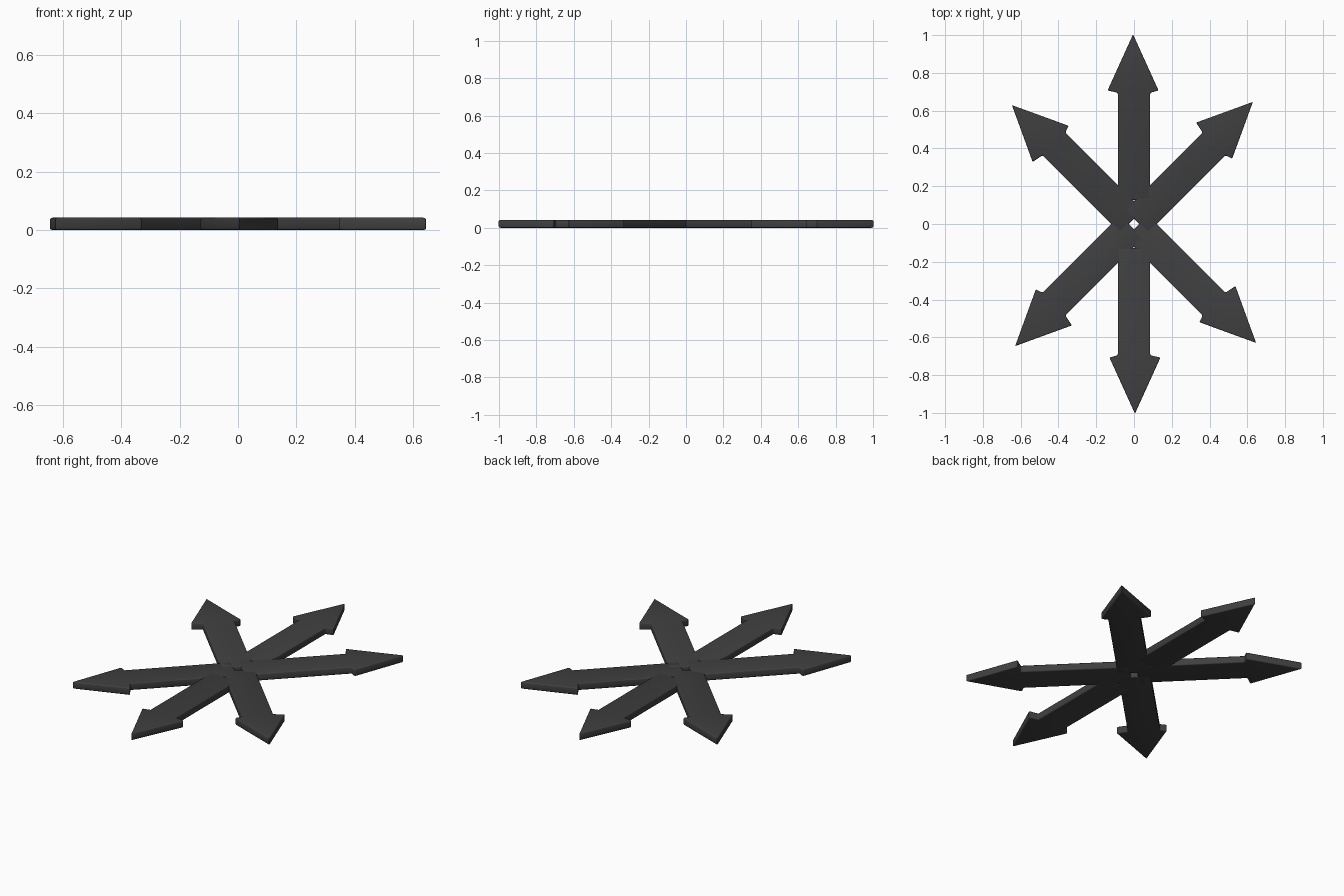
import bpy, bmesh, math
from mathutils import Matrix

if "Cube" in bpy.data.objects:
    bpy.data.objects.remove(bpy.data.objects["Cube"])

THICK = 0.042    # plate thickness
HALF = 0.086     # half width of each shaft
BARB = 0.135     # half width of each arrow head

dark = bpy.data.materials.new("dark_grey")
dark.diffuse_color = (0.05, 0.05, 0.05, 1)
dark.use_nodes = True
dark.node_tree.nodes["Principled BSDF"].inputs["Base Color"].default_value = dark.diffuse_color


def arrow(name, start, barb_y, tip, lean, angle):
    """Flat arrow pointing along +y, head shifted sideways by lean, turned by angle."""
    outline = [(-HALF, start), (HALF, start),
               (HALF, barb_y - 0.012), (BARB - lean, barb_y),
               (-lean, tip),
               (-BARB - lean, barb_y), (-HALF, barb_y - 0.012)]
    bm = bmesh.new()
    face = bm.faces.new([bm.verts.new((x, y, 0)) for x, y in outline])
    top = bmesh.ops.extrude_face_region(bm, geom=[face])["geom"]
    bmesh.ops.translate(bm, vec=(0, 0, THICK),
                        verts=[v for v in top if isinstance(v, bmesh.types.BMVert)])
    bmesh.ops.recalc_face_normals(bm, faces=bm.faces)
    # softly rounded edges
    bmesh.ops.bevel(bm, geom=list(bm.edges), offset=0.006, segments=3,
                    profile=0.5, affect='EDGES', clamp_overlap=True)
    bmesh.ops.rotate(bm, verts=bm.verts, cent=(0, 0, 0),
                     matrix=Matrix.Rotation(math.radians(angle), 3, 'Z'))
    mesh = bpy.data.meshes.new(name)
    bm.to_mesh(mesh)
    bm.free()
    mesh.materials.append(dark)
    ob = bpy.data.objects.new(name, mesh)
    bpy.context.collection.objects.link(ob)
    bpy.ops.object.select_all(action='DESELECT')
    ob.select_set(True)
    bpy.context.view_layer.objects.active = ob
    bpy.ops.object.shade_smooth_by_angle(angle=math.radians(40))


# long arrows, front and back
for name, a in (("back_arrow", 0), ("front_arrow", 180)):
    arrow(name, 0.127, 0.707, 1.004, 0.005, a)

# shorter diagonal arrows, leaving a small square hole in the middle
for name, a in (("back_right_arrow", -45), ("back_left_arrow", 45),
                ("front_left_arrow", 135), ("front_right_arrow", 225)):
    arrow(name, 0.02, 0.612, 0.902, 0.012, a)
